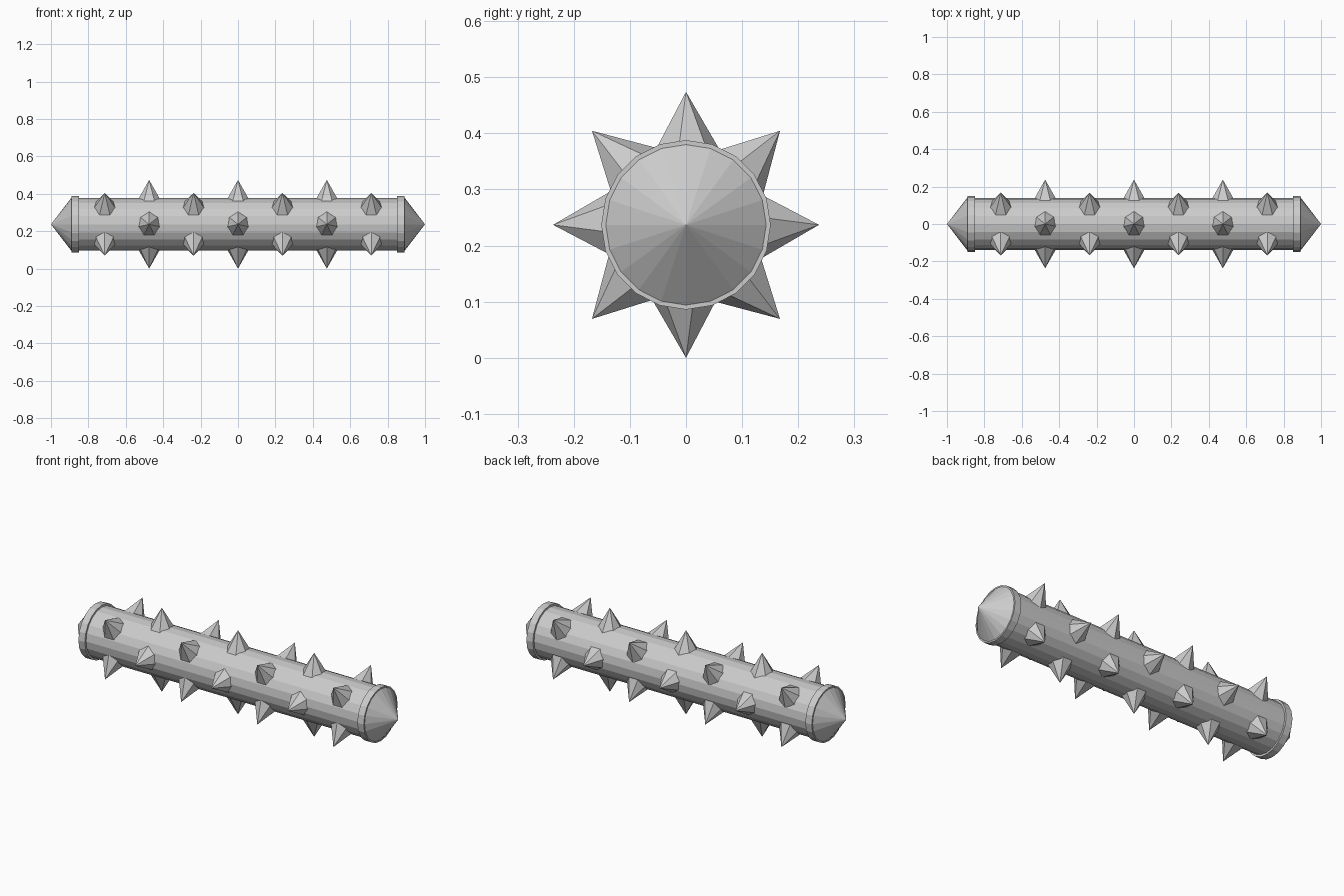
import bpy
from math import cos, sin, pi, radians
from mathutils import Vector, Matrix

if "Cube" in bpy.data.objects:
    bpy.data.objects.remove(bpy.data.objects["Cube"])

AXIS_Z = 0.237


def lathe(name, profile, sides=20):
    """Solid turned about the long x axis from (x, radius) points; radius 0 is a tip."""
    verts, rings, faces = [], [], []
    for x, r in profile:
        n = 1 if r == 0 else sides
        rings.append(list(range(len(verts), len(verts) + n)))
        for i in range(n):
            a = 2 * pi * i / sides
            verts.append((x, r * cos(a), AXIS_Z + r * sin(a)))
    for a, b in zip(rings, rings[1:]):
        for i in range(sides):
            j = (i + 1) % sides
            if len(a) == 1:
                faces.append((a[0], b[j], b[i]))
            elif len(b) == 1:
                faces.append((a[i], a[j], b[0]))
            else:
                faces.append((a[i], a[j], b[j], b[i]))
    if len(rings[0]) > 1:
        faces.append(rings[0][::-1])
    if len(rings[-1]) > 1:
        faces.append(rings[-1])
    mesh = bpy.data.meshes.new(name)
    mesh.from_pydata(verts, [], faces)
    obj = bpy.data.objects.new(name, mesh)
    bpy.context.collection.objects.link(obj)
    return obj


def spike(x, angle):
    """Seven-sided spike pointing out from the body."""
    base, tip, radius = 0.12, 0.237, 0.068
    out = Vector((0, cos(angle), sin(angle)))
    side = Vector((0, sin(angle), -cos(angle)))
    along = side.cross(out)
    centre = Vector((x, 0, AXIS_Z)) + out * (base + tip) / 2
    rot = Matrix((side, out.cross(side), out)).transposed().to_4x4()
    bpy.ops.mesh.primitive_cone_add(vertices=7, radius1=radius, radius2=0,
                                    depth=tip - base)
    obj = bpy.context.object
    obj.name = "spike"
    # the primitive's first corner lies on +y, so turn it onto the side direction
    obj.matrix_world = (Matrix.Translation(centre) @ rot
                        @ Matrix.Rotation(radians(-90), 4, 'Z'))


# Long round body
lathe("body", [(-0.86, 0.14), (0.86, 0.14)])

# Collar rings and pointed end caps
for label, s in (("left", -1), ("right", 1)):
    collar = [(s * 0.85, 0.151), (s * 0.89, 0.151)]
    point = [(s * 0.88, 0.143), (s * 0.89, 0.143), (s * 1.0, 0)]
    lathe(label + "_collar", collar[::s])
    lathe(label + "_point", point[::s])

# Staggered rows of spikes: three on the straight sides, four on the diagonals
STEP = 0.475
for k in range(8):
    count = 4 if k % 2 else 3
    for i in range(count):
        spike((i - (count - 1) / 2) * STEP, k * pi / 4)
